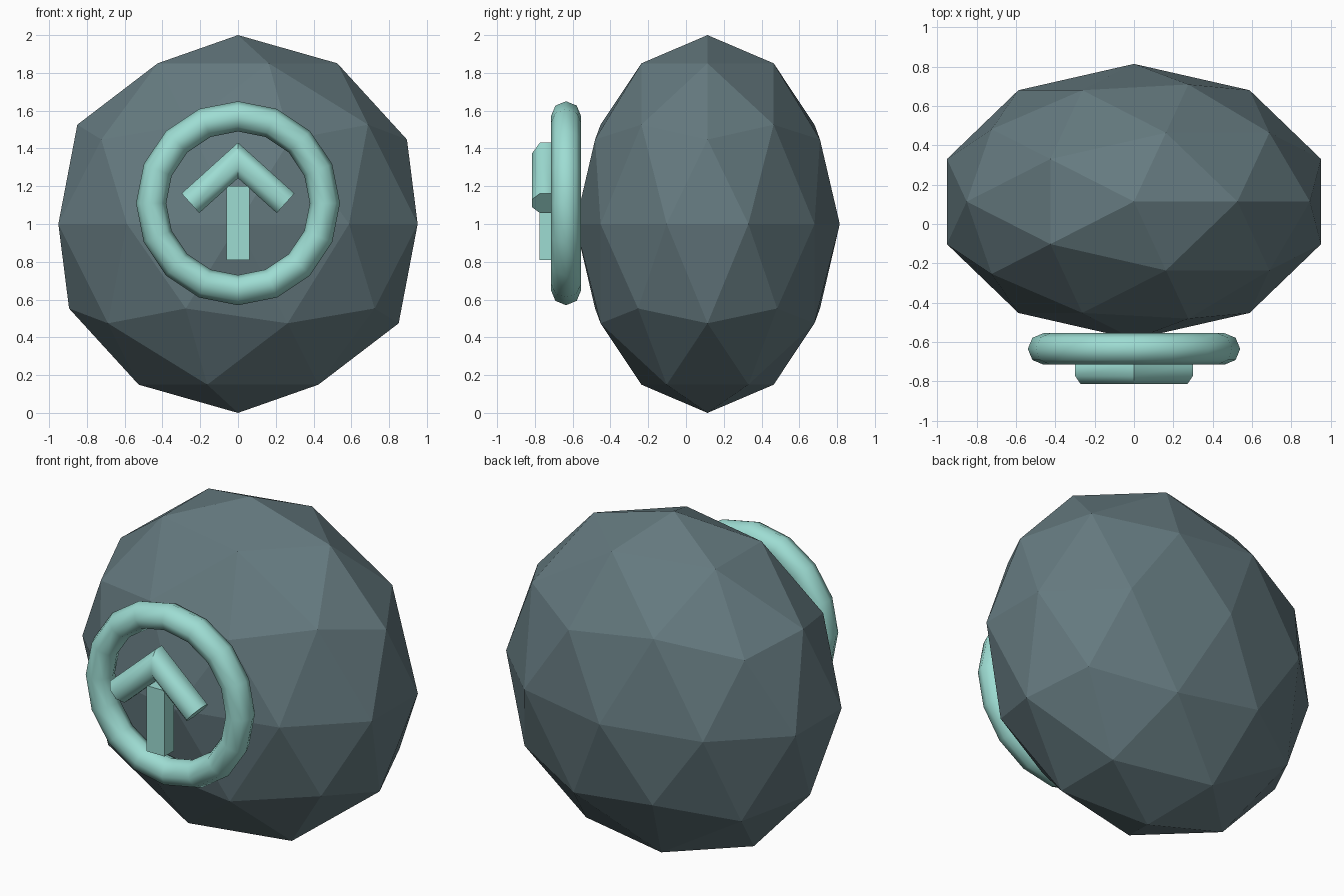
import bpy, bmesh, math
from mathutils import Vector

if "Cube" in bpy.data.objects:
    bpy.data.objects.remove(bpy.data.objects["Cube"])


def material(name, rgb):
    m = bpy.data.materials.new(name)
    m.diffuse_color = (*rgb, 1)
    m.use_nodes = True
    m.node_tree.nodes["Principled BSDF"].inputs["Base Color"].default_value = m.diffuse_color
    return m


slate = material("slate_grey", (0.13, 0.195, 0.215))
teal = material("pale_teal", (0.34, 0.72, 0.65))


def finish(name, mat, smooth=None):
    ob = bpy.context.object
    ob.name = name
    ob.data.materials.append(mat)
    if smooth:
        bpy.ops.object.shade_smooth_by_angle(angle=math.radians(smooth))
    return ob


# Faceted boulder, flattened front to back
bpy.ops.mesh.primitive_ico_sphere_add(subdivisions=2, radius=1, location=(0, 0.114, 1))
bpy.context.object.scale = (1, 0.7, 1)
finish("boulder", slate)

# Ring standing in front of the boulder
bpy.ops.mesh.primitive_torus_add(major_segments=16, minor_segments=8,
                                 major_radius=0.46, minor_radius=0.08,
                                 location=(0, -0.635, 1.11),
                                 rotation=(math.pi / 2, 0, 0))
finish("ring", teal, 60)

# Arrow shaft
bpy.ops.mesh.primitive_cube_add(size=1, location=(0, -0.73, 1.005))
bpy.context.object.scale = (0.12, 0.09, 0.39)
finish("arrow_shaft", teal)

# Arrow head: octagonal bar swept over a mitred corner
R = 0.07 / math.cos(math.pi / 8)
slope = math.radians(42)
bm = bmesh.new()
rings = []
for side in (-1, 0, 1):
    if side:
        centre = Vector((side * 0.252, -0.744, 1.11))
        across = Vector((side * math.sin(slope), 0, math.cos(slope)))
    else:
        centre = Vector((0, -0.744, 1.337))
        across = Vector((0, 0, 1 / math.cos(slope)))
    ring = []
    for i in range(8):
        a = math.tau * (i + 0.5) / 8
        ring.append(bm.verts.new(centre + across * R * math.cos(a)
                                 + Vector((0, R * math.sin(a), 0))))
    rings.append(ring)
for r0, r1 in zip(rings, rings[1:]):
    for i in range(8):
        j = (i + 1) % 8
        bm.faces.new((r0[i], r0[j], r1[j], r1[i]))
bm.faces.new(rings[0])
bm.faces.new(rings[-1])
bmesh.ops.recalc_face_normals(bm, faces=bm.faces)
mesh = bpy.data.meshes.new("arrow_head")
bm.to_mesh(mesh)
bm.free()
head = bpy.data.objects.new("arrow_head", mesh)
bpy.context.collection.objects.link(head)
bpy.ops.object.select_all(action='DESELECT')
head.select_set(True)
bpy.context.view_layer.objects.active = head
finish("arrow_head", teal, 50)
